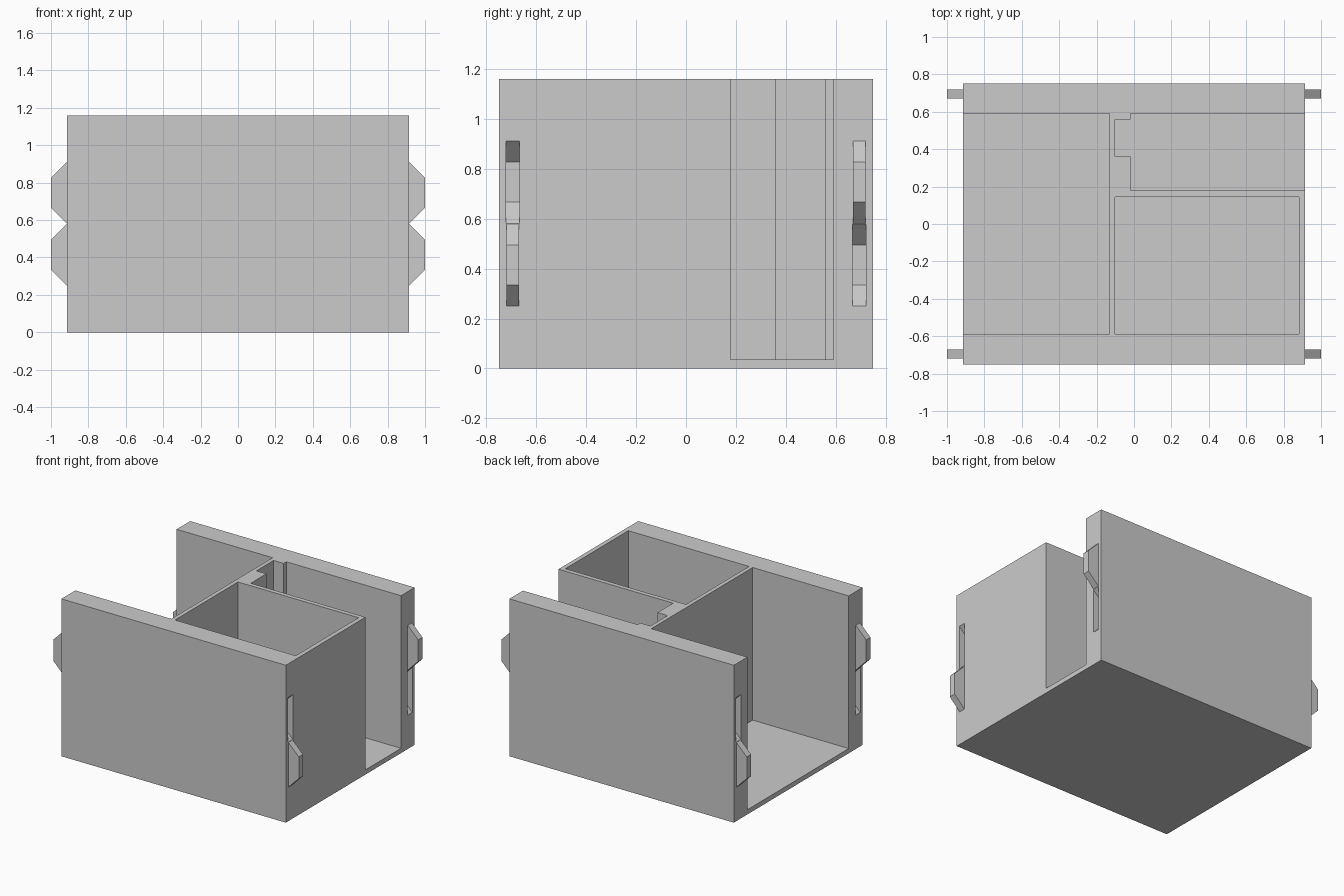
import bpy
import bmesh
from mathutils import Vector

cube = bpy.data.objects.get("Cube")
if cube:
    bpy.data.objects.remove(cube, do_unlink=True)

HALF_X, HALF_Y, HEIGHT, FLOOR = 0.915, 0.75, 1.16, 0.035
REACH = 0.085          # how far a tab sticks out and a slot sinks in

grey = bpy.data.materials.new("plain grey")
grey.use_nodes = True
colour = (0.6, 0.6, 0.6, 1)
grey.diffuse_color = colour
grey.node_tree.nodes["Principled BSDF"].inputs["Base Color"].default_value = colour


def prism(name, points, offset):
    """Extrude a flat outline along an offset vector."""
    bm = bmesh.new()
    face = bm.faces.new([bm.verts.new(p) for p in points])
    ext = bmesh.ops.extrude_face_region(bm, geom=[face])
    moved = [g for g in ext["geom"] if isinstance(g, bmesh.types.BMVert)]
    bmesh.ops.translate(bm, verts=moved, vec=Vector(offset))
    bmesh.ops.recalc_face_normals(bm, faces=bm.faces)
    mesh = bpy.data.meshes.new(name)
    bm.to_mesh(mesh)
    bm.free()
    mesh.materials.append(grey)
    obj = bpy.data.objects.new(name, mesh)
    bpy.context.collection.objects.link(obj)
    return obj


def upright(name, plan, bottom, top):
    return prism(name, [(x, y, bottom) for x, y in plan], (0, 0, top - bottom))


def rect(x0, x1, y0, y1):
    return [(x0, y0), (x1, y0), (x1, y1), (x0, y1)]


def catch(name, side, y, width, low, root, tip):
    """Trapezoid with 45 degree ends, running from root to tip in x."""
    high = low + 4 * REACH - 0.01
    grow = abs(root - HALF_X)
    profile = [(root, low - grow), (tip, low + REACH),
               (tip, high - REACH), (root, high + grow)]
    points = [(side * x, y - width / 2, z) for x, z in profile]
    return prism(name, points, (0, width, 0))


def carve(target, cutter):
    cutter.hide_render = True
    mod = target.modifiers.new("cut", "BOOLEAN")
    mod.operation, mod.solver, mod.object = "DIFFERENCE", "EXACT", cutter
    bpy.context.view_layer.objects.active = target
    bpy.ops.object.modifier_apply(modifier=mod.name)
    bpy.data.objects.remove(cutter, do_unlink=True)


# Solid block, hollowed into three compartments
body = upright("tray_body", rect(-HALF_X, HALF_X, -HALF_Y, HALF_Y), 0, HEIGHT)
compartments = {
    "open_side_bay": rect(-1.1, -0.132, -0.588, 0.592),
    "closed_bin": rect(-0.102, 0.882, -0.588, 0.145),
    "notched_channel": [(1.1, 0.178), (1.1, 0.592), (-0.02, 0.592), (-0.02, 0.56),
                        (-0.102, 0.56), (-0.102, 0.36), (-0.02, 0.36), (-0.02, 0.178)],
}
for name, plan in compartments.items():
    carve(body, upright(name, plan, FLOOR, HEIGHT + 0.2))

# Interlocking tabs and slots on the wall ends, alternating high and low
for side, side_name in ((1, "left"), (-1, "right")):
    for end, end_name in ((-1, "front"), (1, "back")):
        y = end * 0.695
        low, high = 0.25, 0.582
        tab_z, slot_z = (high, low) if side == end else (low, high)
        carve(body, catch("slot", side, y, 0.055, slot_z, HALF_X + 0.02, HALF_X - REACH))
        catch(f"{end_name}_{side_name}_tab", side, y, 0.05, tab_z, HALF_X, HALF_X + REACH)
